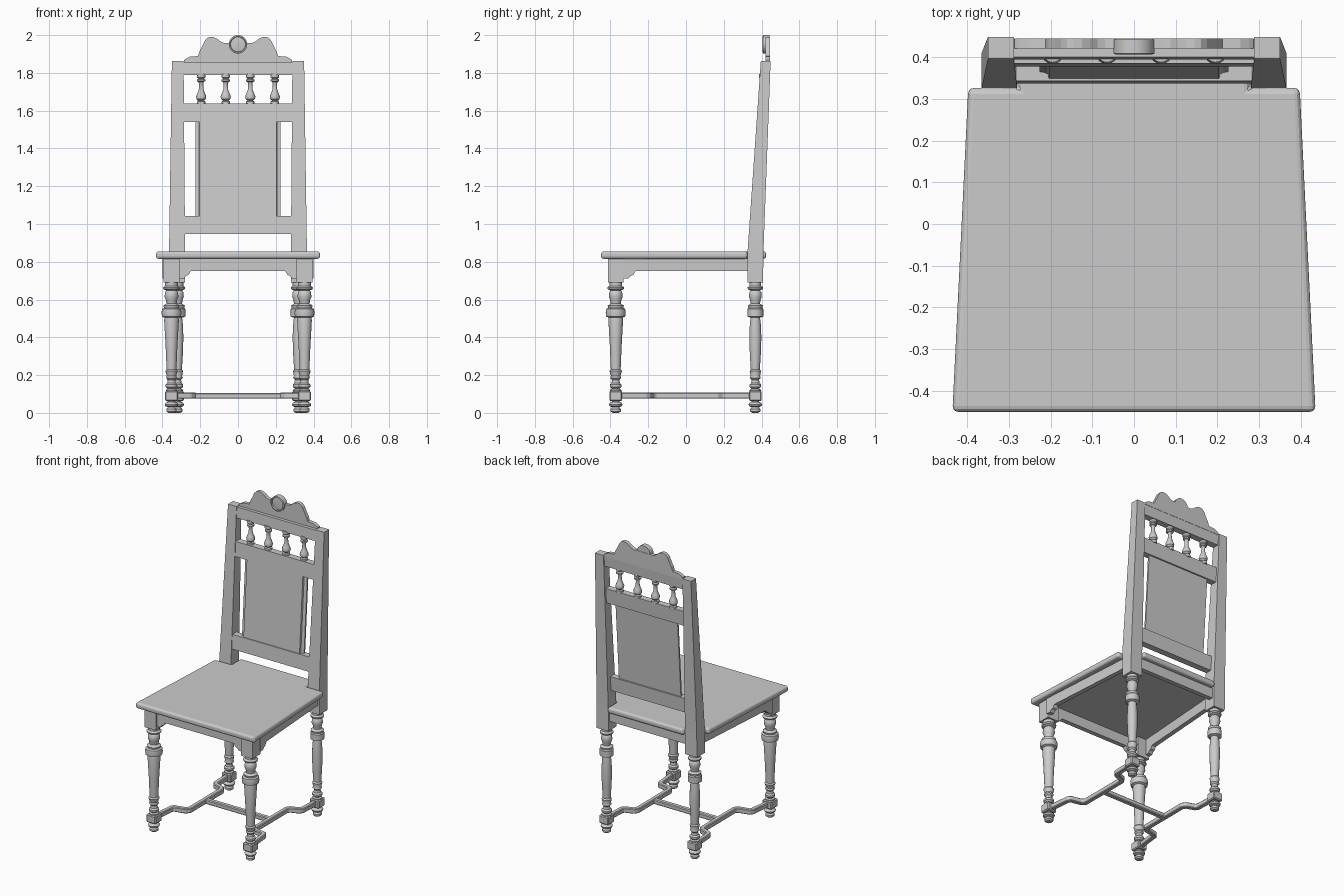
import bpy, bmesh, math
from mathutils import Vector


def loft(name, rings, smooth=False):
    """Skin a list of equal-length point rings and cap both ends."""
    bm = bmesh.new()
    vs = [[bm.verts.new(p) for p in r] for r in rings]
    n = len(rings[0])
    for a, b in zip(vs, vs[1:]):
        for i in range(n):
            j = (i + 1) % n
            bm.faces.new((a[i], a[j], b[j], b[i]))
    bm.faces.new(vs[0][::-1])
    bm.faces.new(vs[-1])
    bmesh.ops.recalc_face_normals(bm, faces=bm.faces)
    me = bpy.data.meshes.new(name)
    bm.to_mesh(me)
    bm.free()
    ob = bpy.data.objects.new(name, me)
    bpy.context.collection.objects.link(ob)
    if smooth:
        bpy.ops.object.select_all(action='DESELECT')
        bpy.context.view_layer.objects.active = ob
        ob.select_set(True)
        bpy.ops.object.shade_smooth_by_angle(angle=math.radians(35))
    return ob


def bevel(ob, width, segments=1):
    m = ob.modifiers.new("Bevel", 'BEVEL')
    m.width, m.segments, m.limit_method = width, segments, 'ANGLE'


def box(name, x0, x1, y0, y1, z0, z1):
    return loft(name, [[(x0, y0, z), (x1, y0, z), (x1, y1, z), (x0, y1, z)] for z in (z0, z1)])


def lathe(name, cx, cy, profile, sides=24):
    ang = [2 * math.pi * i / sides for i in range(sides)]
    return loft(name, [[(cx + r * math.cos(a), cy + r * math.sin(a), z) for a in ang]
                       for r, z in profile], True)


# Seat: trapezoid with a narrow tongue between the back posts
half = [(0.435, -0.45), (0.397, 0.326), (0.278, 0.326), (0.278, 0.424)]
outline = half + [(-x, y) for x, y in reversed(half)]
seat = loft("seat", [[(x, y, z) for x, y in outline] for z in (0.816, 0.855)])
bevel(seat, 0.014, 3)

# Turned legs (radius, height)
foot = [(0.016, 0), (0.027, 0.008), (0.027, 0.02), (0.019, 0.03), (0.033, 0.036), (0.036, 0.045),
        (0.03, 0.054), (0.02, 0.058), (0.022, 0.07)]
front_turn = [(0.03, 0.11), (0.03, 0.122), (0.02, 0.128), (0.031, 0.138), (0.031, 0.15), (0.022, 0.158),
              (0.02, 0.175), (0.029, 0.185), (0.025, 0.196), (0.033, 0.222), (0.026, 0.23),
              (0.031, 0.35), (0.039, 0.49), (0.037, 0.504), (0.05, 0.51), (0.053, 0.53), (0.05, 0.55),
              (0.04, 0.556), (0.043, 0.568), (0.027, 0.578), (0.03, 0.598), (0.037, 0.615),
              (0.034, 0.64), (0.027, 0.648), (0.043, 0.655), (0.045, 0.664), (0.034, 0.673),
              (0.034, 0.7)]
rear_turn = [(r if z < 0.2 else r * 0.92, z) for r, z in front_turn if not 0.225 < z < 0.505]
k = next(i for i, p in enumerate(rear_turn) if p[1] > 0.3)
rear_turn[k:k] = [(0.024, 0.23), (0.029, 0.31), (0.032, 0.4), (0.029, 0.47), (0.025, 0.504)]
rear_turn = [(min(r, 0.042), z) for r, z in rear_turn]


def front_y(z):
    """Front plane of the raked back."""
    return 0.326 + 0.0693 * max(0, z - 0.855)


for s, side in ((-1, "left"), (1, "right")):
    for part, lx, ly, turn in (("front", 0.352, -0.372, front_turn), ("rear", 0.321, 0.367, rear_turn)):
        lathe(f"{side}_{part}_foot", s * lx, ly, foot)
        lathe(f"{side}_{part}_leg", s * lx, ly, turn)
        b = box(f"{side}_{part}_low_block", s * lx - 0.034, s * lx + 0.034, ly - 0.034, ly + 0.034, 0.063, 0.117)
        bevel(b, 0.006)
    box(f"{side}_front_leg_block", s * 0.352 - 0.042, s * 0.352 + 0.042, -0.413, -0.33, 0.69, 0.817)

    # Raked back post
    loft(f"{side}_back_post", [[(s * xi, y0, z), (s * xo, y0, z), (s * xo, y1, z), (s * xi, y1, z)]
                               for z, xi, xo, y0, y1 in ((0.69, 0.28, 0.365, 0.326, 0.408),
                                                         (0.855, 0.28, 0.365, 0.326, 0.410),
                                                         (1.862, 0.288, 0.35, 0.396, 0.448))])

    # Side apron with bracket at the front leg
    prof = [(-0.335, 0.818), (-0.335, 0.712), (-0.305, 0.712), (-0.295, 0.724), (-0.28, 0.73),
            (-0.268, 0.75), (0.33, 0.75), (0.33, 0.818)]
    loft(f"{side}_apron", [[(s * (0.371 - 0.045 * y / 0.66 - 0.008 - d), y, z) for y, z in prof]
                           for d in (-0.014, 0.016)])

    # Side stretcher jogging inward
    path = [Vector(p) for p in ((0.35, -0.36), (0.335, -0.215), (0.325, -0.2), (0.255, -0.185), (0.237, -0.165),
                                (0.237, 0.165), (0.25, 0.185), (0.305, 0.205), (0.315, 0.22), (0.321, 0.36))]
    rings = []
    for i, p in enumerate(path):
        a = (p - path[max(i - 1, 0)]).normalized()
        b = (path[min(i + 1, len(path) - 1)] - p).normalized()
        t = (a + b).normalized()
        w = 0.015 / max(0.6, t.dot(b if b.length else a))
        n = Vector((t.y, -t.x)) * w
        rings.append([(s * (p.x + k * n.x), p.y + k * n.y, z)
                      for k, z in ((-1, 0.075), (1, 0.075), (1, 0.107), (-1, 0.107))])
    bevel(loft(f"{side}_stretcher", rings), 0.005)

bevel(box("cross_stretcher", -0.235, 0.235, -0.016, 0.016, 0.075, 0.105), 0.005)

# Front apron with corner brackets, plain rear apron
half = [(0.315, 0.818), (0.315, 0.712), (0.285, 0.712), (0.277, 0.724), (0.262, 0.732), (0.25, 0.75)]
prof = half + [(-x, z) for x, z in reversed(half)]
loft("front_apron", [[(x, y, z) for x, z in prof] for y in (-0.402, -0.372)])
box("rear_apron", -0.285, 0.285, 0.365, 0.395, 0.75, 0.818)


def board(name, section, z0, z1):
    """Board following the rake; section is (x, depth behind the front plane)."""
    return loft(name, [[(x, front_y(z) + d, z) for x, d in section] for z in (z0, z1)])


# Back rails and moulded panel
rail = [(-0.289, 0.004), (0.289, 0.004), (0.289, 0.047), (-0.289, 0.047)]
board("top_rail", rail, 1.788, 1.858)
board("middle_rail", rail, 1.54, 1.637)
board("bottom_rail", rail, 0.948, 1.042)
half = [(0.204, 0.01), (0.207, 0.02), (0.215, 0.024), (0.226, 0.026), (0.226, 0.037)]
board("back_panel", half + [(-x, d) for x, d in reversed(half)], 1.03, 1.55)

# Small turned spindles
spindle = [(0.023, 1.63), (0.023, 1.648), (0.015, 1.652), (0.025, 1.662), (0.027, 1.675), (0.021, 1.69),
           (0.013, 1.71), (0.011, 1.74), (0.014, 1.752), (0.022, 1.756), (0.022, 1.764), (0.014, 1.769),
           (0.023, 1.776), (0.023, 1.795)]
for i in range(4):
    lathe(f"spindle_{i + 1}", -0.195 + 0.13 * i, front_y(1.71) + 0.025, spindle, 16)

# Carved crest and round medallion
half = [(0.286, 1.855), (0.286, 1.868), (0.275, 1.876), (0.255, 1.886), (0.212, 1.889), (0.205, 1.912),
        (0.19, 1.94), (0.175, 1.972), (0.16, 1.987), (0.145, 1.991), (0.125, 1.988), (0.105, 1.977),
        (0.088, 1.963), (0.07, 1.957), (0.04, 1.957)]
prof = half + [(-x, z) for x, z in reversed(half)]
loft("crest", [[(x, y, z) for x, z in prof] for y in (0.42, 0.444)])
disc = [(0.049, 0.442), (0.049, 0.408), (0.042, 0.406), (0.039, 0.414), (0.02, 0.412)]
ang = [2 * math.pi * i / 32 for i in range(32)]
loft("medallion", [[(r * math.cos(a), y, 1.951 + r * math.sin(a)) for a in ang] for r, y in disc], True)
